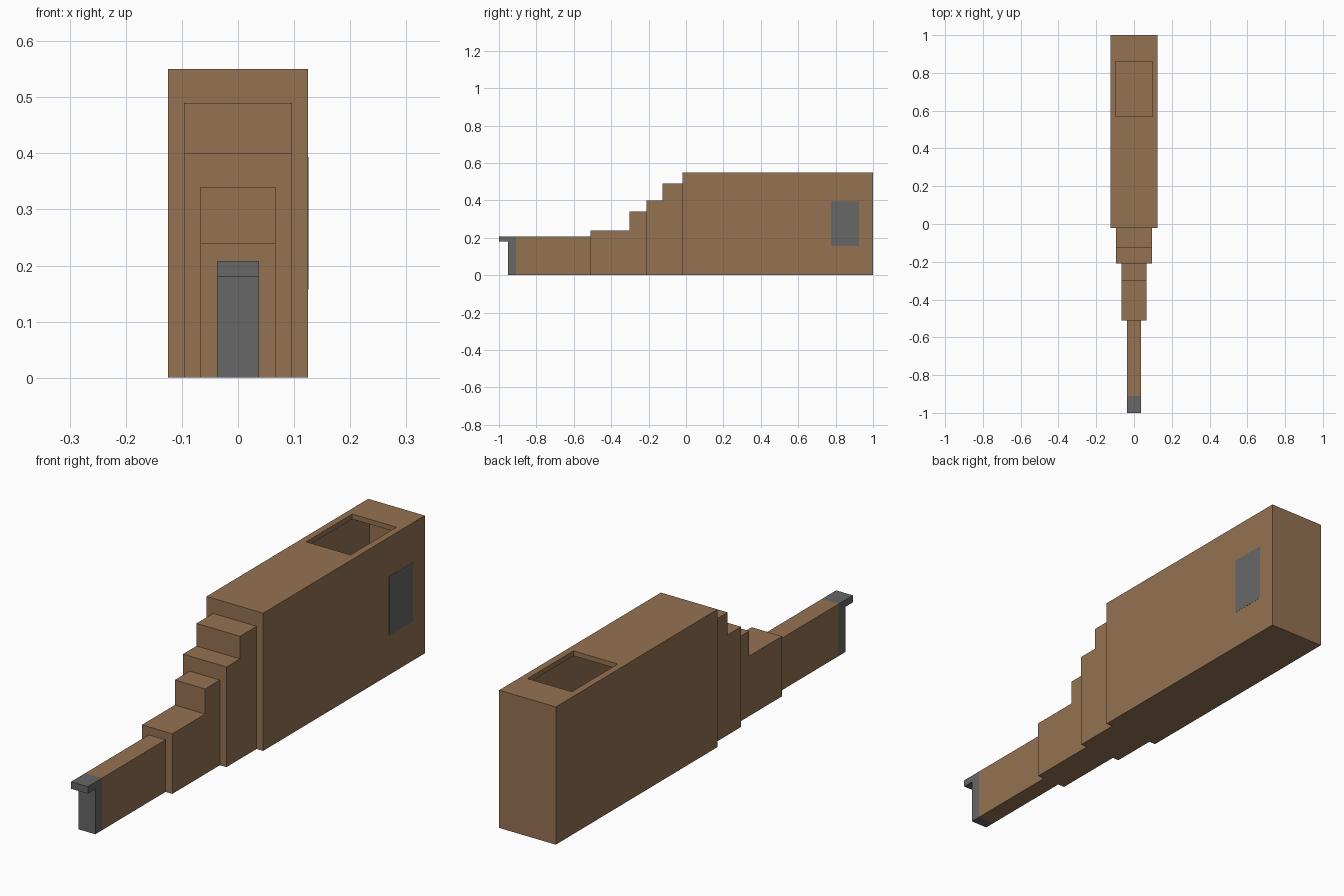
import bpy
import bmesh

if "Cube" in bpy.data.objects:
    bpy.data.objects.remove(bpy.data.objects["Cube"])


def material(name, color):
    m = bpy.data.materials.new(name)
    m.diffuse_color = color
    m.use_nodes = True
    m.node_tree.nodes["Principled BSDF"].inputs["Base Color"].default_value = m.diffuse_color
    return m


brown = material("brown", (0.30, 0.17, 0.085, 1))
grey = material("dark_grey", (0.135, 0.135, 0.135, 1))


def extrude(name, profile, x0, x1, mat=None):
    """Side profile of (y, z) points extruded from x0 to x1."""
    bm = bmesh.new()
    face = bm.faces.new([bm.verts.new((x0, y, z)) for y, z in profile])
    ext = bmesh.ops.extrude_face_region(bm, geom=[face])
    moved = [v for v in ext["geom"] if isinstance(v, bmesh.types.BMVert)]
    bmesh.ops.translate(bm, vec=(x1 - x0, 0, 0), verts=moved)
    bmesh.ops.recalc_face_normals(bm, faces=bm.faces[:])
    mesh = bpy.data.meshes.new(name)
    bm.to_mesh(mesh)
    bm.free()
    ob = bpy.data.objects.new(name, mesh)
    bpy.context.collection.objects.link(ob)
    if mat:
        mesh.materials.append(mat)
    return ob


def rect(y0, y1, z0, z1):
    return [(y0, z0), (y1, z0), (y1, z1), (y0, z1)]


def stepped(y0, ystep, y1, low, high):
    return [(y0, 0), (y1, 0), (y1, high), (ystep, high), (ystep, low), (y0, low)]


# Hollow main housing with an opening in its top
housing = extrude("main_housing", rect(-0.02, 1.0, 0, 0.55), -0.125, 0.125, brown)
cutters = [
    extrude("top_opening_cutter", rect(0.57, 0.86, 0.45, 0.65), -0.098, 0.098, brown),
    extrude("cavity_cutter", rect(0.0, 0.98, 0.02, 0.53), -0.105, 0.105, brown),
]
for c in cutters:
    mod = housing.modifiers.new(c.name, 'BOOLEAN')
    mod.operation = 'DIFFERENCE'
    mod.solver = 'EXACT'
    mod.object = c
    c.hide_render = True
    c.hide_set(True)

# Panel on the right side only
extrude("side_panel", rect(0.775, 0.925, 0.157, 0.393), 0.11, 0.1256, grey)

# Telescoping sections, each narrower and lower
extrude("middle_section", stepped(-0.21, -0.125, -0.02, 0.40, 0.49), -0.096, 0.096, brown)
extrude("forward_section", stepped(-0.51, -0.303, -0.21, 0.24, 0.34), -0.067, 0.067, brown)
extrude("narrow_section", rect(-0.91, -0.51, 0, 0.208), -0.037, 0.037, brown)

# Grey end cap with an overhanging lip
extrude("end_cap", [(-0.91, 0), (-0.91, 0.208), (-1.0, 0.208), (-1.0, 0.18),
                    (-0.953, 0.18), (-0.953, 0)], -0.037, 0.037, grey)
